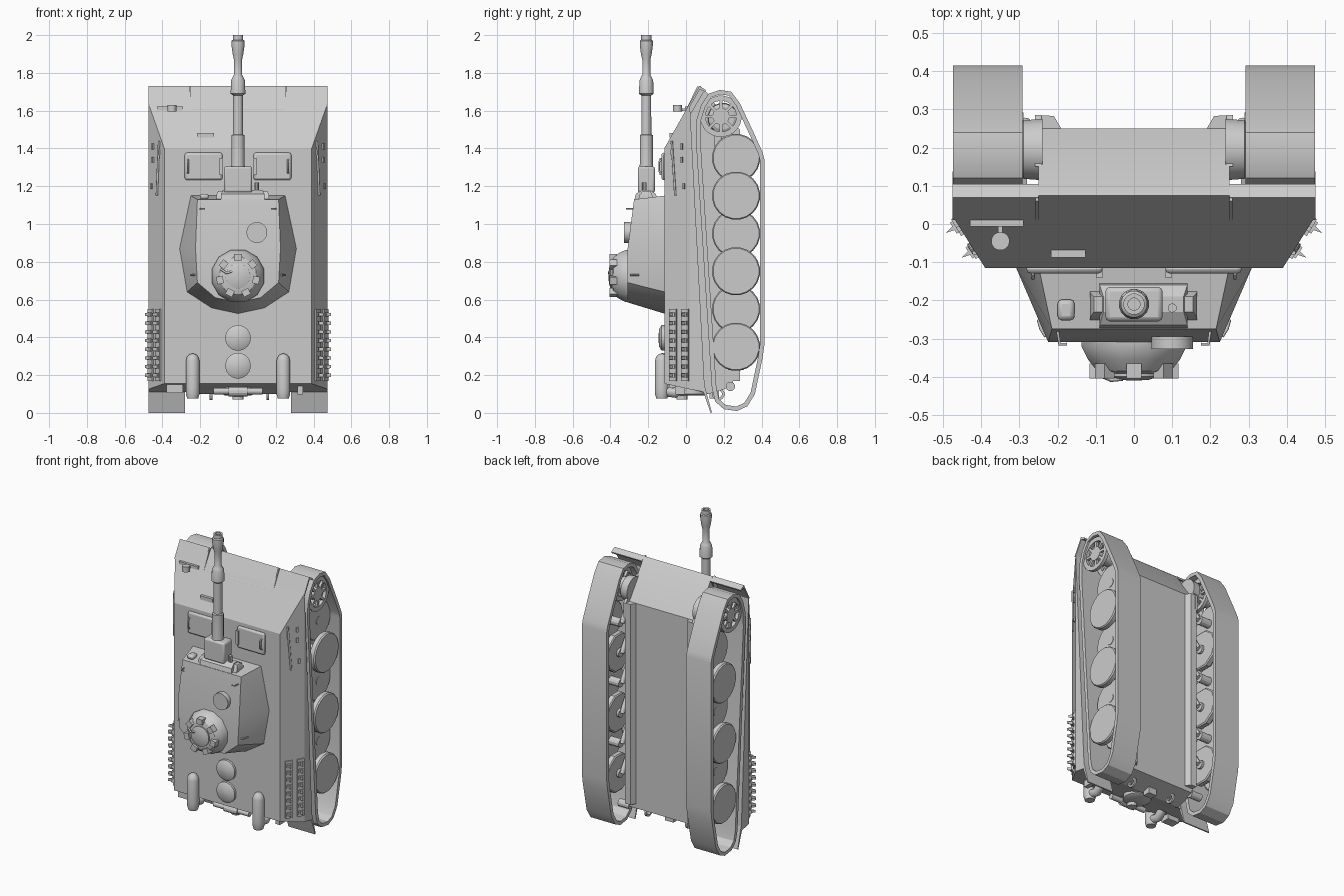
import bpy, bmesh
from math import pi, sin, cos
from mathutils import Vector, Matrix

if "Cube" in bpy.data.objects:
    bpy.data.objects.remove(bpy.data.objects["Cube"])

AX = {'Z': Matrix(), 'X': Matrix.Rotation(pi/2, 4, 'Y'), 'Y': Matrix.Rotation(pi/2, 4, 'X')}  # 'Y' runs to -y


def finish(name, bm):
    bmesh.ops.remove_doubles(bm, verts=bm.verts, dist=1e-5)
    bmesh.ops.recalc_face_normals(bm, faces=bm.faces)
    me = bpy.data.meshes.new(name)
    bm.to_mesh(me)
    bm.free()
    ob = bpy.data.objects.new(name, me)
    bpy.context.collection.objects.link(ob)
    return ob


def loft(name, rings, cap=True, loop=False):
    bm = bmesh.new()
    vs = [[bm.verts.new(p) for p in r] for r in rings]
    n = len(vs[0])
    pairs = list(zip(vs, vs[1:])) + ([(vs[-1], vs[0])] if loop else [])
    for a, b in pairs:
        for i in range(n):
            bm.faces.new((a[i], a[(i+1) % n], b[(i+1) % n], b[i]))
    if cap and not loop:
        bm.faces.new(vs[0])
        bm.faces.new(vs[-1])
    return finish(name, bm)


def prism(name, yz, x0, x1):
    return loft(name, [[(x, y, z) for y, z in yz] for x in (x0, x1)])


def hull(name, pts):
    bm = bmesh.new()
    for p in pts:
        bm.verts.new(p)
    bmesh.ops.convex_hull(bm, input=bm.verts)
    bmesh.ops.dissolve_limit(bm, angle_limit=0.01, verts=bm.verts, edges=bm.edges)
    return finish(name, bm)


def lathe(name, prof, at, axis='Z', n=20, loop=False):
    m = Matrix.Translation(at) @ AX[axis]
    rings = [[m @ Vector((r*cos(2*pi*(i+.5)/n), r*sin(2*pi*(i+.5)/n), h)) for i in range(n)] for r, h in prof]
    return loft(name, rings, not loop, loop)


def cyl(name, at, r, h, axis='Z', n=20):
    return lathe(name, [(r, 0), (r, h)], at, axis, n)


def box(name, at, size, rot=None, bevel=0):
    bm = bmesh.new()
    bmesh.ops.create_cube(bm, size=1, matrix=Matrix.Translation(at) @ (rot or Matrix()) @ Matrix.Diagonal((*size, 1)))
    ob = finish(name, bm)
    if bevel:
        b = ob.modifiers.new('bevel', 'BEVEL')
        b.width, b.segments = bevel, 2
    return ob


def tube(name, pts, r):
    cu = bpy.data.curves.new(name, 'CURVE')
    cu.dimensions, cu.bevel_depth, cu.bevel_resolution, cu.use_fill_caps = '3D', r, 3, True
    sp = cu.splines.new('POLY')
    sp.points.add(len(pts)-1)
    for q, p in zip(sp.points, pts):
        q.co = (*p, 1)
    ob = bpy.data.objects.new(name, cu)
    bpy.context.collection.objects.link(ob)


# Hull: sloped upper body and narrow lower tub
hull('upper_hull', [(s*x, y, z) for s in (-1, 1) for x, y, z in (
    (.39, -.115, .155), (.39, -.115, 1.40), (.475, .02, .125), (.475, .02, 1.64), (.475, .10, .11))])
prism('lower_hull', [(-.03, .14), (.12, .10), (.25, .14), (.25, 1.50), (.10, 1.71), (.075, 1.73), (0, 1.605)], -.25, .25)

# Turret shell
base = [(.25, 1.15), (.31, .87), (.27, .64), (.14, .555), (0, .525)]
roof = [(.215, 1.13, -.275), (.225, .87, -.309), (.215, .69, -.309), (.12, .61, -.309), (0, .585, -.309)]
hull('turret', [(s*x, -.112, z) for s in (-1, 1) for x, z in base] + [(s*x, y, z) for s in (-1, 1) for x, z, y in roof])

# Commander cupola with periscope blocks
C = Vector((0, -.30, .725))
lathe('cupola', [(.143, 0), (.143, .02), (.125, .055), (.10, .085), (.075, .092)], C, 'Y', 12)
lathe('cupola_hatch', [(.066, .08), (.066, .1), (.04, .108), (.012, .11)], C, 'Y')
for i in range(7):
    a = 2*pi*i/7 + pi/2
    box('periscope', C + Vector((.098*cos(a), -.085, .098*sin(a))), (.035, .04, .04), Matrix.Rotation(-a, 4, 'Y'))
tube('cupola_handle', [(-.09, -.395, .76), (-.06, -.408, .74), (-.03, -.405, .75)], .006)
cyl('roof_hatch', (.1, -.295, .955), .055, .033, 'Y', 24)
box('roof_vent', (-.178, -.225, 1.145), (.045, .055, .03), bevel=.012)
for s in (-1, 1):
    tube('lifting_hook', [(s*.2, -.28, 1.08), (s*.195, -.315, 1.08), (s*.175, -.315, 1.08)], .004)
    tube('turret_hook', [(s*.23, -.295, .73), (s*.243, -.275, .73), (s*.25, -.25, .73)], .005)

# Mantlet and gun
for nm, w, h0, y0, y1, z1 in (('mantlet_ends', .14, 1.12, -.255, -.17, 1.155), ('mantlet', .115, 1.12, -.275, -.15, 1.16)):
    hull(nm, [(.025+s*x, y, z) for s in (-1, 1) for x, y, z in (
        (w, y0, h0), (w, y1, h0), (w, y0+.01, z1), (w, y1-.01, z1), (w-.01, -.23, z1+.02), (w-.01, -.19, z1+.02))])
box('mantlet_sleeve', (0, -.21, 1.235), (.15, .09, .14), bevel=.012)
cyl('coaxial_gun', (.1, -.22, 1.15), .012, .07, n=10)
lathe('gun_barrel', [(.04, 1.28), (.035, 1.32), (.035, 1.47), (.027, 1.475), (.026, 1.68), (.04, 1.69), (.037, 1.76),
      (.03, 1.775), (.022, 1.79), (.022, 1.87), (.029, 1.90), (.035, 1.945), (.035, 1.97), (.028, 1.975), (.028, 2.0),
      (.016, 2.0), (.016, 1.93)], (0, -.21, 0), n=16)

# Deck fittings
for s in (-1, 1):
    box('crew_hatch', (s*.182, -.118, 1.305), (.2, .024, .145), bevel=.02)
    tube('crew_hatch_handle', [(s*.265, -.13, 1.27), (s*.265, -.142, 1.28), (s*.265, -.142, 1.33), (s*.265, -.13, 1.34)], .005)
    box('hatch_hinge', (s*.09, -.13, 1.305), (.018, .02, .09))
for z in (.397, .25):
    lathe('engine_vent', [(.068, 0), (.068, .02), (.045, .033), (.001, .036)], (0, -.11, z), 'Y')
box('vision_slit', (-.172, -.075, 1.47), (.09, .025, .025))
cyl('headlight', (-.35, -.045, 1.595), .024, .035)
box('headlight_bracket', (-.36, .004, 1.612), (.14, .02, .02))
box('headlight_post', (-.35, -.015, 1.605), (.012, .05, .012))

# Track outline (y, z), clockwise, with inward offset
path = [(.12, 1.69), (.18, 1.71), (.24, 1.70), (.285, 1.64), (.36, 1.48), (.405, 1.38), (.415, 1.34), (.415, .36), (.405, .29),
        (.365, .10), (.325, .035), (.27, .01), (.2, .02), (.155, .06), (.137, .13), (.052, 1.45), (.055, 1.55), (.08, 1.63)]
P = [Vector(p) for p in path]
inner = []
for i, p in enumerate(P):
    d = (P[(i+1) % len(P)] - P[i-1]).normalized()
    inner.append(p + Vector((d.y, -d.x))*.024)

for s in (-1, 1):
    # Track belt
    loft('track', [[(s*x, *p) for p in loop] for x, loop in ((.292, inner), (.292, P), (.474, P), (.474, inner))], loop=True)
    # Overlapping road wheels in three layers, with swing arms
    for i in range(6):
        z = 1.35 - .2*i
        for x, n in ((.445, 20), (.325, 10)) if i % 2 else ((.385, 20),):
            lathe('road_wheel', [(.12, -s*.02), (.128, -s*.014), (.128, s*.014), (.122, s*.022)], (s*x, .265, z), 'X', n)
        cyl('wheel_hub', (s*.29, .265, z), .028, s*.12, 'X', 12)
        tube('swing_arm', [(s*.25, .20, z+.11), (s*.285, .20, z+.11), (s*.285, .265, z)], .016)
    # Drive sprocket with spokes, and final drive
    O = Vector((s*.44, .185, 1.57))
    for dx in (0, -.11):
        lathe('sprocket_ring', [(.082, 0), (.11, 0), (.11, s*.022), (.082, s*.022)], O + Vector((s*dx, 0, 0)), 'X', 24, True)
        for k in range(8):
            a = pi*k/4
            box('sprocket_spoke', O + Vector((s*(dx+.01), .064*cos(a), .064*sin(a))), (.016, .05, .016), Matrix.Rotation(a, 4, 'X'))
    cyl('sprocket_hub', (s*.25, .185, 1.57), .045, s*.21, 'X', 16)
    lathe('final_drive', [(.082, 0), (.078, s*.05), (.06, s*.06)], (s*.24, .195, 1.56), 'X', 16)
    prism('drive_housing', [(.15, 1.64), (.285, 1.50), (.285, 1.40), (.15, 1.40)], s*.242, s*.26)
    hull('belly_rail', [(s*x, y, z) for z in (.17, 1.5) for x, y in ((.19, .249), (.21, .283), (.25, .285), (.25, .249))])

    # Fenders, ribs and rear flap
    prism('front_fender', [(.01, 1.62), (.07, 1.73), (.105, 1.71), (.10, 1.70), (.073, 1.713), (.02, 1.62)], s*.25, s*.475)
    prism('fender_rib', [(-.05, 1.50), (.06, 1.73), (.10, 1.71), (.03, 1.59)], s*.25, s*.258)
    prism('rear_flap', [(.085, .13), (.13, 0), (.137, .002), (.10, .14)], s*.28, s*.475)

    # Spare track links and tool clamps on the sloped sides
    R = Matrix.Rotation(-.56*s, 4, 'Z')
    nrm = Vector((.846*s, -.533, 0))
    for y in (-.068, -.003):
        p = Vector((s*(.39+(y+.115)*.63), y, .36)) + nrm*.001
        box('spare_track', p, (.014, .045, .38), R)
        for k in range(8):
            q = p + nrm*.008 + Vector((0, 0, (k-3.5)*.046))
            box('track_link_pad', q, (.012, .034, .022), R)
            hull('track_link_horn', [q + R @ Vector((s*a, b, c)) for a, b, c in (
                (0, -.007, -.01), (0, .007, -.01), (0, -.007, .01), (0, .007, .01), (.03, 0, -.008), (.03, 0, .008))])
    for y, z in ((-.07, 1.38), (-.02, 1.34), (-.02, 1.41), (-.01, 1.2)):
        box('tool_clamp', Vector((s*(.387+(y+.115)*.63), y, z)), (.022, .014, .03), R)
    tube('tool_rod', [(s*.43, -.057, 1.15), (s*.418, -.076, 1.44)], .006)

    # Exhausts, rear shackles and idler axle
    r = .037
    lathe('exhaust', [(.001, .315), (.018, .31), (.031, .296), (r, .275), (r, .13)], (s*.24, -.128, 0), n=16)
    lathe('exhaust_elbow', [(r, 0), (r, -.03), (r*.8, -.055)], (s*.24, -.128, .13), n=16)
    tube('exhaust_inlet', [(s*.24, -.115, .115), (s*.24, -.06, .105), (s*.24, -.02, .14)], .028)
    cyl('idler_axle', (s*.24, .235, .14), .025, s*.08, 'X', 12)
    lathe('tow_shackle', [(.02, 0), (.034, 0), (.034, .014), (.02, .014)], (s*.15, .17, .10), 'X', 12, True)

# Rear plate fittings
lathe('rear_hatch', [(.085, .14), (.085, .10), (.07, .092)], (0, .03, 0), n=20)
tube('jack', [(-.13, -.06, .115), (.13, -.06, .115)], .018)
cyl('jack_body', (-.05, -.06, .113), .026, .1, 'X', 12)
cyl('starter_port', (0, -.02, .07), .03, .06, n=12)
box('stowage_block', (-.335, -.06, .135), (.085, .06, .06))
box('rear_lamp', (.33, -.03, .12), (.03, .05, .045))
box('tow_hitch', (0, .15, .10), (.06, .05, .05))

# Smooth the rounded parts, keep plate edges sharp
bpy.ops.object.select_all(action='DESELECT')
for ob in bpy.context.scene.objects:
    if ob.type == 'MESH':
        ob.select_set(True)
        bpy.context.view_layer.objects.active = ob
bpy.ops.object.shade_smooth_by_angle(angle=.5)
